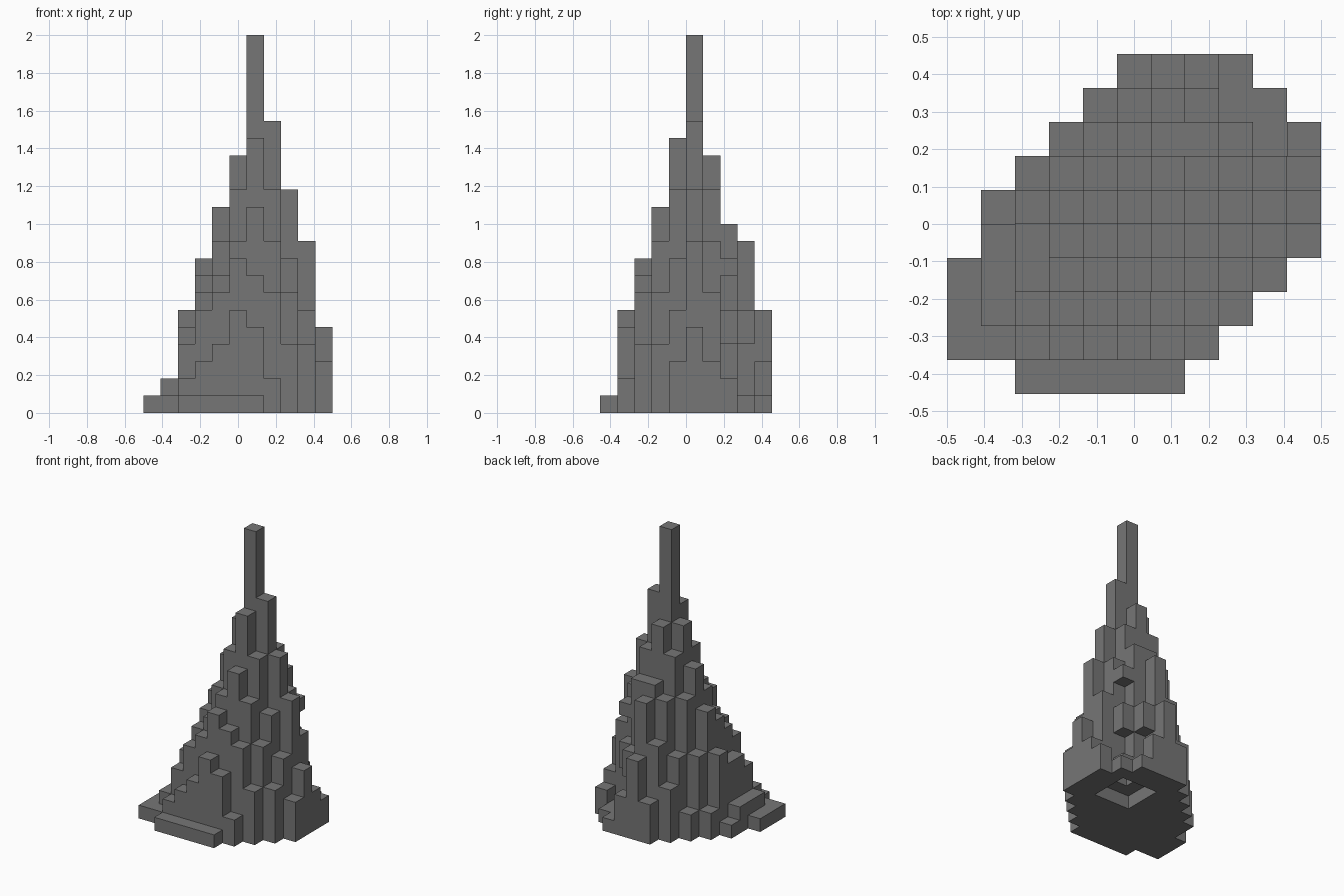
import bpy
import bmesh
from mathutils import Vector

cube = bpy.data.objects.get("Cube")
if cube:
    bpy.data.objects.remove(cube, do_unlink=True)

UNIT = 2 / 22                      # edge of one block
ORIGIN = Vector((-5.5, -5, 0))     # corner of the block grid

# Stepped column heights, front row to back row: (first column, heights)
ROWS = [
    (2, [1, 1, 1, 1, 1]),
    (0, [1, 1, 2, 3, 4, 6, 5, 2]),
    (0, [1, 2, 4, 6, 7, 9, 8, 7, 4]),
    (0, [1, 2, 5, 7, 8, 10, 12, 10, 7, 4]),
    (1, [2, 5, 8, 10, 13, 16, 13, 9, 6, 3]),
    (1, [1, 6, 9, 12, 15, 22, 17, 13, 10, 5]),
    (2, [2, 6, 10, 13, 15, 13, 10, 7, 3]),
    (3, [2, 6, 10, 11, 11, 2, 1, 2]),
    (4, [4, 7, 10, 1, 1, 1]),
    (5, [3, 6, 3, 1]),
]


def column(x, y, bottom, top):
    """Grid cells of one upright stack of blocks."""
    return {(x, y, z) for z in range(bottom, top)}


def block_object(name, cells, material):
    """Build the outer skin of a set of grid cells as one flat-shaded mesh."""
    bm = bmesh.new()
    corners = {}

    def corner(point):
        key = tuple(round(c) for c in point)
        if key not in corners:
            corners[key] = bm.verts.new((Vector(key) + ORIGIN) * UNIT)
        return corners[key]

    for cell in sorted(cells):
        for axis in range(3):
            for side in (0, 1):
                neighbour = list(cell)
                neighbour[axis] += 2 * side - 1
                if tuple(neighbour) in cells:
                    continue
                u, v = Vector((0, 0, 0)), Vector((0, 0, 0))
                u[(axis + 1) % 3] = 1
                v[(axis + 2) % 3] = 1
                base = Vector(cell)
                base[axis] += side
                loop = [base, base + u, base + u + v, base + v]
                if side == 0:
                    loop.reverse()
                bm.faces.new([corner(p) for p in loop])

    mesh = bpy.data.meshes.new(name)
    bm.to_mesh(mesh)
    bm.free()
    mesh.materials.append(material)
    obj = bpy.data.objects.new(name, mesh)
    bpy.context.collection.objects.link(obj)
    return obj


# Single stone colour
stone = bpy.data.materials.new("dark grey stone")
stone.use_nodes = True
colour = (0.18, 0.18, 0.18, 1)
stone.diffuse_color = colour
shader = next(n for n in stone.node_tree.nodes if n.type == 'BSDF_PRINCIPLED')
shader.inputs["Base Color"].default_value = colour

# Main body: stacked columns rising to the spire
tower = set()
for y, (first, heights) in enumerate(ROWS):
    for offset, height in enumerate(heights):
        tower |= column(first + offset, y, 0, height)

# Overhanging blocks above the recess in the back left corner
tower |= column(8, 7, 4, 6) | column(8, 7, 8, 9) | column(7, 8, 4, 6)

# Stepped pit in the underside
for x in range(6, 9):
    for y in range(5, 8):
        tower.discard((x, y, 0))
tower.discard((7, 6, 1))

block_object("stepped_spire", tower, stone)
